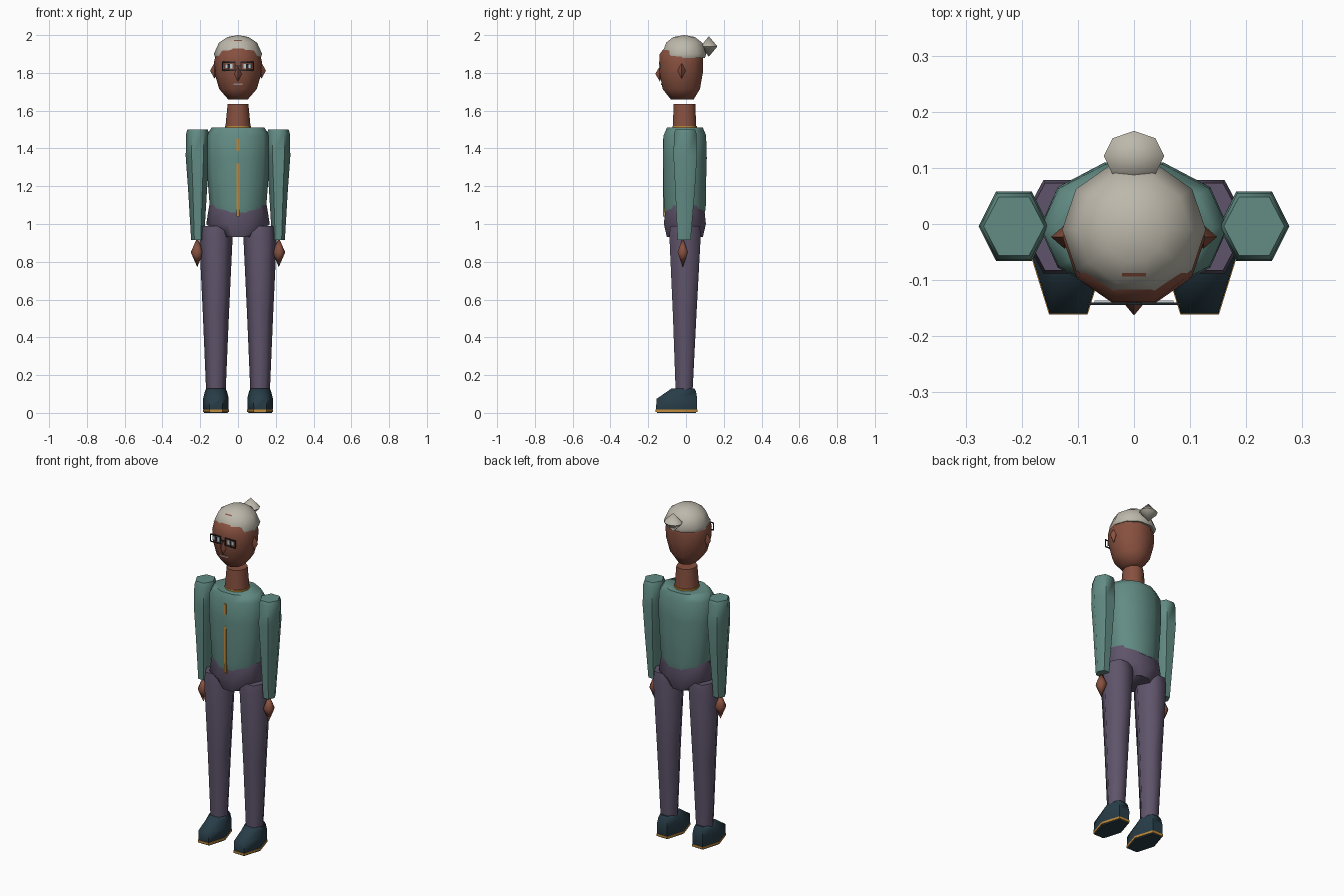
import bpy, bmesh, math

cube = bpy.data.objects.get("Cube")
if cube:
    bpy.data.objects.remove(cube, do_unlink=True)


def material(name, hexcode):
    srgb = [int(hexcode[i:i + 2], 16) / 255 for i in (0, 2, 4)]
    col = [c / 12.92 if c < 0.04 else ((c + 0.055) / 1.055) ** 2.4 for c in srgb] + [1.0]
    m = bpy.data.materials.new(name)
    m.use_nodes = True
    m.diffuse_color = col
    for node in m.node_tree.nodes:
        if node.type == "BSDF_PRINCIPLED":
            node.inputs["Base Color"].default_value = col
    return m


skin = material("brown skin", "87503f")
hair = material("grey hair", "bdb8ab")
teal = material("teal cloth", "628c84")
purple = material("purple cloth", "5f546b")
navy = material("navy leather", "283d48")
gold = material("gold trim", "c08a3a")
black = material("dark frame", "20262a")
white = material("eye white", "c4ccd0")
lip = material("lip", "97807c")


def finish(name, bm, mat, angle=62):
    bmesh.ops.remove_doubles(bm, verts=bm.verts, dist=0.0001)
    bmesh.ops.recalc_face_normals(bm, faces=bm.faces)
    mesh = bpy.data.meshes.new(name)
    bm.to_mesh(mesh)
    bm.free()
    mesh.materials.append(mat)
    mesh.shade_smooth()
    mesh.set_sharp_from_angle(angle=math.radians(angle))
    ob = bpy.data.objects.new(name, mesh)
    bpy.context.collection.objects.link(ob)
    return ob


def loft(name, mat, sides, rings, x=0.0):
    """Skin elliptical rings given as (z, y centre, x radius, y radius)."""
    bm = bmesh.new()
    loops = []
    for z, cy, rx, ry in rings:
        turns = [2 * math.pi * i / sides for i in range(sides)]
        loops.append([bm.verts.new((x + rx * math.cos(t), cy + ry * math.sin(t), z)) for t in turns])
    for a, b in zip(loops, loops[1:]):
        for i in range(sides):
            j = (i + 1) % sides
            bm.faces.new((a[i], a[j], b[j], b[i]))
    for ring, loop in ((rings[0], loops[0]), (rings[-1], loops[-1])):
        if ring[2] > 0:
            bm.faces.new(loop)
    return finish(name, bm, mat)


def diamond(name, mat, sides, centre, radii):
    x, y, z = centre
    rx, ry, rz = radii
    return loft(name, mat, sides, [(z - rz, y, 0, 0), (z, y, rx, ry), (z + rz, y, 0, 0)], x)


def box(name, mat, centre, size):
    bm = bmesh.new()
    bmesh.ops.create_cube(bm, size=1)
    for v in bm.verts:
        v.co = [c + s * k for c, s, k in zip(centre, size, v.co)]
    return finish(name, bm, mat, 30)


# Head, face and hair
loft("head", skin, 10, [(1.66, -0.02, 0.052, 0.064), (1.715, -0.025, 0.1, 0.104),
                        (1.8, -0.025, 0.124, 0.12), (1.86, -0.025, 0.127, 0.121),
                        (1.9, -0.025, 0.115, 0.12), (1.925, -0.025, 0.1, 0.1),
                        (1.96, -0.025, 0.06, 0.06)])
loft("hair_cap", hair, 10, [(1.88, -0.01, 0.121, 0.116), (1.9, -0.01, 0.128, 0.123),
                            (1.96, -0.01, 0.101, 0.1), (1.99, -0.01, 0.055, 0.06),
                            (2.0, -0.01, 0, 0)])
diamond("hair_bun", hair, 8, (0, 0.121, 1.94), (0.054, 0.045, 0.054))
parting = box("hair_parting", skin, (0, 0, 0), (0.042, 0.016, 0.006))
parting.location = (0, -0.085, 1.972)
parting.rotation_euler.x = math.radians(35)
diamond("nose", skin, 4, (0, -0.139, 1.795), (0.02, 0.024, 0.04))
box("mouth", lip, (0, -0.128, 1.74), (0.05, 0.008, 0.009))

# Neck, torso and hips
loft("neck", skin, 10, [(1.5, -0.008, 0.068, 0.066), (1.635, -0.008, 0.055, 0.06)])
loft("collar", gold, 10, [(1.508, -0.006, 0.07, 0.068), (1.52, -0.006, 0.07, 0.068)])
loft("torso", teal, 10, [(1.06, -0.006, 0.138, 0.112), (1.1, -0.006, 0.15, 0.117),
                         (1.25, -0.006, 0.162, 0.119), (1.35, -0.006, 0.168, 0.122),
                         (1.47, -0.006, 0.166, 0.118), (1.51, -0.006, 0.14, 0.1)])
loft("hips", purple, 10, [(0.93, -0.006, 0.085, 0.1), (1.0, -0.006, 0.168, 0.117),
                          (1.1, -0.006, 0.152, 0.106)])
box("zip_lower", gold, (0, -0.118, 1.18), (0.014, 0.009, 0.28))
box("zip_upper", gold, (0, -0.118, 1.42), (0.014, 0.009, 0.065))

# Glasses bridge
box("glasses_bridge", black, (0, -0.142, 1.836), (0.032, 0.004, 0.006))

# Mirrored parts
for side, s in (("left", 1), ("right", -1)):
    diamond(side + "_ear", skin, 4, (s * 0.124, -0.023, 1.812), (0.024, 0.021, 0.043))

    # Eye with pupil, behind a square wire rim
    ex, ez = s * 0.049, 1.835
    box(side + "_eye", white, (ex, -0.138, ez), (0.042, 0.004, 0.024))
    box(side + "_pupil", black, (ex, -0.14, ez), (0.014, 0.004, 0.024))
    for k in (1, -1):
        rim = "_rim_top" if k > 0 else "_rim_bottom"
        post = "_rim_outer" if k * s > 0 else "_rim_inner"
        box(side + rim, black, (ex, -0.142, ez + k * 0.021), (0.07, 0.004, 0.006))
        box(side + post, black, (ex + k * 0.033, -0.142, ez), (0.006, 0.004, 0.046))

    # Arm and hand
    loft(side + "_arm", teal, 6, [(0.915, -0.01, 0.034, 0.04), (1.18, -0.005, 0.05, 0.06),
                                  (1.36, -0.004, 0.063, 0.072), (1.48, -0.004, 0.06, 0.068),
                                  (1.5, -0.004, 0.054, 0.06)], s * 0.214)
    diamond(side + "_hand", skin, 6, (s * 0.216, -0.017, 0.85), (0.034, 0.032, 0.078))

    # Leg and shoe
    loft(side + "_leg", purple, 6, [(0.12, -0.01, 0.052, 0.052), (0.52, -0.007, 0.069, 0.072),
                                    (0.94, -0.005, 0.089, 0.096), (0.99, -0.005, 0.083, 0.09)],
         s * 0.117)
    loft(side + "_shoe", navy, 6, [(0, -0.05, 0.062, 0.118), (0.02, -0.05, 0.067, 0.126),
                                   (0.075, -0.048, 0.068, 0.124), (0.115, -0.022, 0.058, 0.086),
                                   (0.13, -0.016, 0.05, 0.07)], s * 0.117)
    loft(side + "_sole", gold, 6, [(0.006, -0.05, 0.069, 0.128), (0.019, -0.05, 0.069, 0.128)],
         s * 0.117)
